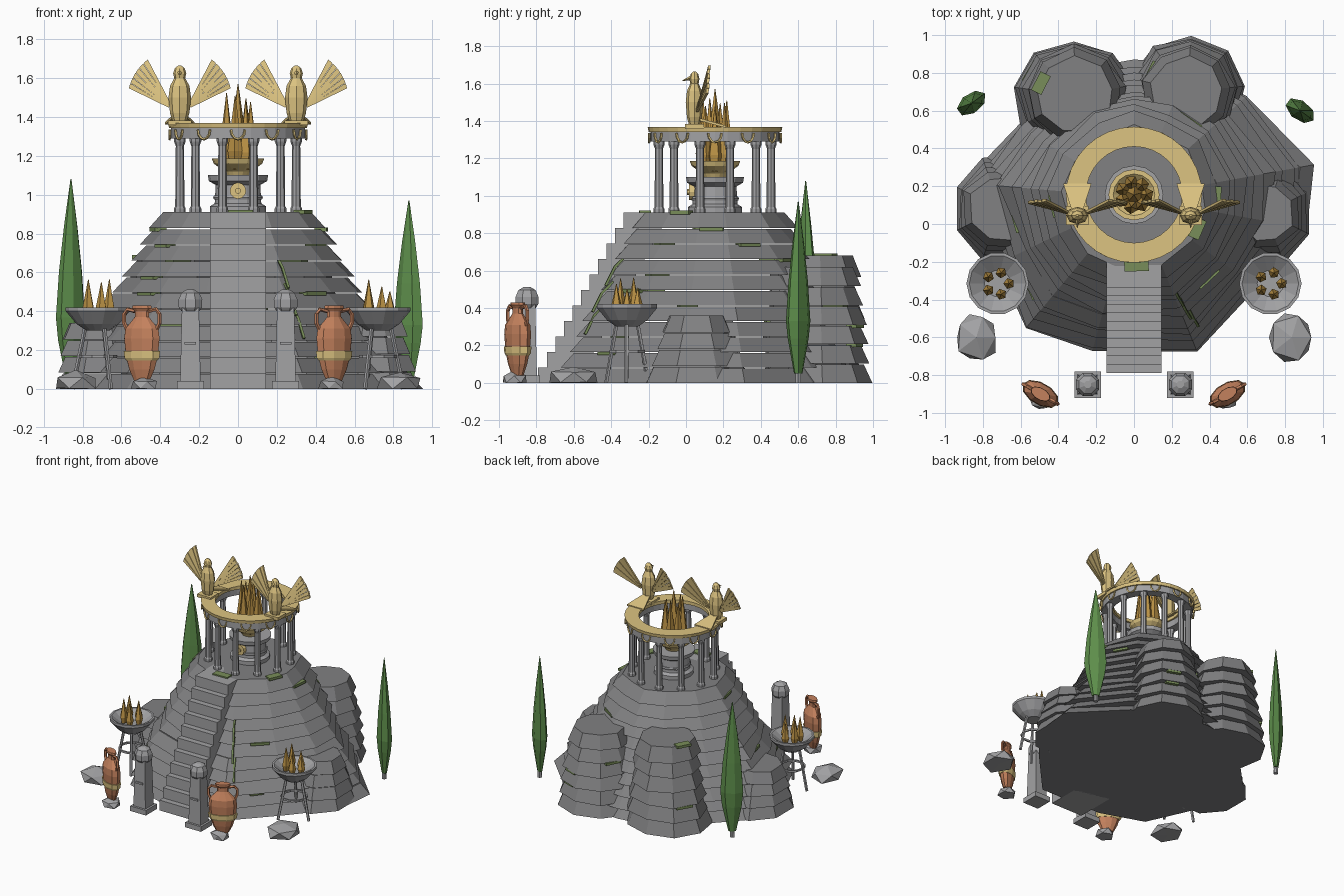
import bpy, bmesh, math, random
from mathutils import Vector, Matrix

if "Cube" in bpy.data.objects:
    bpy.data.objects.remove(bpy.data.objects["Cube"])
random.seed(4)
PI = math.pi

def material(name, c):
    m = bpy.data.materials.new(name)
    m.diffuse_color = (*c, 1)
    m.use_nodes = True
    m.node_tree.nodes["Principled BSDF"].inputs["Base Color"].default_value = m.diffuse_color
    return m

GOLD = material("gold", (0.72, 0.55, 0.22))
FIRE = material("flame", (0.5, 0.29, 0.06))
CLAY = material("terracotta", (0.55, 0.22, 0.11))
LEAF = material("foliage", (0.11, 0.27, 0.07))
MOSS = material("moss", (0.19, 0.27, 0.1))
ROCK = material("dark_rock", (0.22, 0.22, 0.225))
STONE = material("stone", (0.36, 0.36, 0.37))

def finish(name, bm, mat=None):
    bmesh.ops.recalc_face_normals(bm, faces=bm.faces)
    me = bpy.data.meshes.new(name)
    bm.to_mesh(me)
    bm.free()
    ob = bpy.data.objects.new(name, me)
    bpy.context.collection.objects.link(ob)
    me.materials.append(mat or STONE)
    return ob

def loft(name, loops, mat=None, closed=False):
    bm = bmesh.new()
    vs = [[bm.verts.new(p) for p in lp] for lp in loops]
    n = len(vs[0])
    pairs = list(zip(vs, vs[1:])) + ([(vs[-1], vs[0])] if closed else [])
    for a, b in pairs:
        for i in range(n):
            j = (i + 1) % n
            bm.faces.new((a[i], a[j], b[j], b[i]))
    if not closed:
        bm.faces.new(vs[0])
        bm.faces.new(vs[-1])
    return finish(name, bm, mat)

def lathe(name, x, y, prof, n, mat=None, sy=1, rot=0, ph=0, closed=False):
    loops = []
    for r, z in prof:
        lp = []
        for k in range(n):
            a = 2 * PI * k / n + ph
            u, v = r * math.cos(a), r * sy * math.sin(a)
            lp.append((x + u * math.cos(rot) - v * math.sin(rot), y + u * math.sin(rot) + v * math.cos(rot), z))
        loops.append(lp)
    return loft(name, loops, mat, closed)

def box(name, c, s, mat=None, rz=0):
    bm = bmesh.new()
    M = Matrix.Translation(c) @ Matrix.Rotation(rz, 4, 'Z') @ Matrix.Diagonal((*s, 1))
    bmesh.ops.create_cube(bm, size=1, matrix=M)
    return finish(name, bm, mat)

def tube(name, pts, r, n, mat=None):
    pts = [Vector(p) for p in pts]
    loops = []
    for i, p in enumerate(pts):
        t = (pts[min(i + 1, len(pts) - 1)] - pts[max(i - 1, 0)]).normalized()
        u = t.cross(Vector((0.31, 0.9, 0.17))).normalized()
        v = t.cross(u)
        loops.append([p + r * (math.cos(2 * PI * k / n) * u + math.sin(2 * PI * k / n) * v) for k in range(n)])
    return loft(name, loops, mat)

def rock(name, x, y, z, s, mat=None):
    bm = bmesh.new()
    bmesh.ops.create_icosphere(bm, subdivisions=1, radius=1)
    for v in bm.verts:
        k = random.uniform(0.85, 1.1)
        v.co = Vector((x + v.co.x * s[0] * k, y + v.co.y * s[1] * k, max(0, z + v.co.z * s[2] * k)))
    return finish(name, bm, mat)

def flame(x, y, z, r, h):
    lathe("flame", x, y, [(r * 0.6, z), (r, z + h * 0.25), (r * 0.55, z + h * 0.6), (0.002, z + h)], 5, FIRE, ph=random.random())

# Stacked rock strata: outline shrinks from base to top, each layer overhangs
def strata(name, cx, cy, base, rtop, h, layers, inset, power=1.0, moss=0, jit=0.03):
    dz = h / layers
    for i in range(layers):
        f = (i / max(1, layers - 1)) ** power
        lo, hi = [], []
        for px, py in base:
            d = Vector((px - cx, py - cy))
            r = d.length * (1 - f) + rtop * f
            r *= random.uniform(1 - jit, 1 + jit)
            d.normalize()
            z = i * dz
            lo.append((cx + d.x * r, cy + d.y * r, z))
            hi.append((cx + d.x * (r - inset), cy + d.y * (r - inset), z + dz - (0.006 if i < layers - 1 else 0)))
        loft(name + "_layer", [lo, hi], ROCK)
        for _ in range(moss if i else 0):
            k = random.randrange(len(lo))
            a, b = Vector(hi[k - 1]), Vector(hi[k])
            p = a.lerp(b, random.uniform(0.3, 0.7))
            box("moss_patch", p, (random.uniform(0.08, 0.14), 0.06, 0.02), MOSS, math.atan2(b.y - a.y, b.x - a.x))

def blob(cx, cy, rx, ry, n, ph=0.0):
    return [(cx + rx * math.cos(2 * PI * k / n + ph), cy + ry * math.sin(2 * PI * k / n + ph)) for k in range(n)]

outline = [(-0.92, 0.22), (-0.63, 0.53), (-0.32, 0.82), (0, 0.88), (0.3, 0.86), (0.6, 0.68), (0.93, 0.31), (0.9, -0.02),
           (0.64, -0.33), (0.34, -0.69), (-0.22, -0.67), (-0.58, -0.56), (-0.74, -0.22)]
strata("mountain", 0, 0.14, outline, 0.45, 0.91, 11, 0.075, 1.1, 2)
strata("back_left_mound", -0.31, 0.68, blob(-0.31, 0.68, 0.33, 0.3, 9, 0.2), 0.245, 0.68, 6, 0.045, 1, 1, 0.05)
strata("back_right_mound", 0.28, 0.7, blob(0.28, 0.7, 0.31, 0.3, 9, 0.1), 0.235, 0.62, 6, 0.045, 1, 1, 0.05)
strata("right_mound", 0.7, 0.06, blob(0.7, 0.06, 0.25, 0.3, 8, 0.39), 0.19, 0.36, 4, 0.04)
strata("left_mound", -0.71, 0.08, blob(-0.71, 0.08, 0.24, 0.29, 8, 0.39), 0.21, 0.34, 4, 0.04)
for x, y, z in [(0.23, -0.38, 0.62), (0.27, -0.45, 0.48), (0.31, -0.49, 0.36)]:
    tube("vine", [(x - 0.03, y + 0.06, z + 0.06), (x, y, z), (x + 0.03, y - 0.05, z - 0.1)], 0.009, 4, MOSS)

# Staircase
for i in range(11):
    y0, h = -0.79 + 0.0455 * i, 0.91 / 11
    y1 = min(y0 + 0.25, -0.1) if i else -0.4
    box("stair_step", (0, (y0 + y1) / 2, h * (i + 0.5)), (0.29, y1 - y0, h))

# Round temple
TY = 0.155
for k in range(12):
    a = 2 * PI * (k + 0.5) / 12
    x, y = 0.31 * math.cos(a), TY + 0.31 * math.sin(a)
    lathe("column", x, y, [(0.03, 0.9), (0.03, 0.93), (0.024, 0.94), (0.021, 1.25), (0.03, 1.275), (0.03, 1.295)], 8)
    # gold garland hanging between columns
    b = 2 * PI * k / 12
    t, c = Vector((-math.sin(b), math.cos(b), 0)), Vector((0.352 * math.cos(b), TY + 0.352 * math.sin(b), 1.335))
    tube("garland", [c + t * 0.036 * math.cos(q) - Vector((0, 0, 0.05 * math.sin(q))) for q in [PI * j / 6 for j in range(7)]], 0.007, 4, GOLD)
lathe("entablature", 0, TY, [(0.27, 1.29), (0.345, 1.29), (0.345, 1.345), (0.27, 1.345)], 32, closed=True)
lathe("gold_cornice", 0, TY, [(0.255, 1.342), (0.355, 1.342), (0.36, 1.368), (0.255, 1.368)], 32, GOLD, closed=True)

# Altar with fire bowl
lathe("altar", 0, TY, [(0.145, 0.9), (0.145, 0.94), (0.12, 0.955), (0.115, 1.05), (0.15, 1.07), (0.155, 1.1), (0.12, 1.1)], 16)
lathe("altar_band", 0, TY, [(0.124, 0.975), (0.128, 0.985), (0.124, 0.995)], 16)
tube("altar_medallion", [(0, TY - 0.14, 1.02), (0, TY - 0.1, 1.02)], 0.042, 12, GOLD)
tube("medallion_boss", [(0, TY - 0.15, 1.02), (0, TY - 0.13, 1.02)], 0.016, 8, GOLD)
lathe("fire_bowl", 0, TY, [(0.06, 1.1), (0.07, 1.12), (0.125, 1.16), (0.135, 1.185), (0.11, 1.185), (0.06, 1.14)], 16, GOLD)
flame(0, TY, 1.13, 0.05, 0.44)
for k in range(7):
    a = 2 * PI * k / 7
    flame(0.065 * math.cos(a), TY + 0.065 * math.sin(a), 1.13, 0.04, random.uniform(0.28, 0.4))

# Winged gold birds on the cornice
for s in (-1, 1):
    bx, by = s * 0.3, 0.045
    box("bird_plinth", (bx, by, 1.37), (0.12, 0.1, 0.025), GOLD)
    lathe("bird_body", bx, by, [(0.035, 1.375), (0.05, 1.42), (0.058, 1.5), (0.05, 1.56), (0.028, 1.6), (0.034, 1.625), (0.026, 1.65), (0.008, 1.665)], 8, GOLD, sy=0.8)
    loft("beak", [[(bx + 0.012 * math.cos(q), by - 0.02, 1.63 + 0.012 * math.sin(q)) for q in (0, 1.57, 3.14, 4.71)],
                  [(bx + 0.002 * math.cos(q), by - 0.065, 1.615 + 0.002 * math.sin(q)) for q in (0, 1.57, 3.14, 4.71)]], GOLD)
    loft("tail", [[(bx + u, by + 0.03, z) for u, z in ((-0.03, 1.40), (0.03, 1.40), (0.03, 1.415), (-0.03, 1.415))],
                  [(bx + u, by + 0.17, z) for u, z in ((-0.075, 1.362), (0.075, 1.362), (0.075, 1.375), (-0.075, 1.375))]], GOLD)
    for w in (-1, 1):
        for k in range(6):
            a0 = math.radians(26 + 6.2 * k)
            L = 0.258 + 0.006 * k
            pts = []
            for d, a in ((0.03, a0), (L, a0), (L + 0.006, a0 + 0.1), (0.03, a0 + 0.15)):
                pts.append(Vector((bx + w * (0.03 + d * math.cos(a)), by + 0.24 * d + 0.003 * (k % 2), 1.435 + d * math.sin(a))))
            loft("wing_feather", [pts, [p + Vector((0, 0.014, 0)) for p in pts]], GOLD)

for s in (-1, 1):
    # Bust posts beside the stairs
    px, py = s * 0.245, -0.85
    box("post_base", (px, py, 0.02), (0.14, 0.14, 0.04))
    lathe("post_shaft", px, py, [(0.075, 0.04), (0.062, 0.42)], 4, ph=PI / 4)
    box("post_notch", (px, py - 0.045, 0.235), (0.06, 0.025, 0.015))
    lathe("post_head", px, py, [(0.05, 0.4), (0.065, 0.42), (0.066, 0.46), (0.05, 0.495), (0.02, 0.512)], 8, ph=PI / 8)

    # Flattened two-handled jars
    jx, jy, rot, q = s * 0.495, -0.9, s * PI / 6, 0.55
    lathe("jar", jx, jy, [(0.045, 0.04), (0.075, 0.1), (0.095, 0.17), (0.105, 0.26), (0.098, 0.31), (0.06, 0.35), (0.042, 0.37), (0.042, 0.4), (0.058, 0.415), (0.055, 0.43)], 10, CLAY, q, rot)
    lathe("jar_band", jx, jy, [(0.092, 0.145), (0.104, 0.16), (0.108, 0.195), (0.1, 0.195)], 10, GOLD, q, rot)
    for w in (-1, 1):
        c, n = math.cos(rot) * w, math.sin(rot) * w
        tube("jar_handle", [(jx + c * u, jy + n * u, z) for u, z in ((0.04, 0.4), (0.085, 0.41), (0.105, 0.385), (0.105, 0.34), (0.085, 0.3))], 0.011, 5, CLAY)
    rock("jar_rock", s * 0.485, -0.92, 0.02, (0.075, 0.075, 0.045))

    # Tripod braziers
    zx, zy = s * 0.722, -0.315
    lathe("brazier_bowl", zx, zy, [(0.06, 0.3), (0.11, 0.335), (0.165, 0.4), (0.165, 0.42), (0.15, 0.42), (0.07, 0.36)], 14)
    for k in range(3):
        a = PI / 2 + 2 * PI * k / 3 + s * 0.5
        c, n = math.cos(a), math.sin(a)
        tube("brazier_leg", [(zx + 0.06 * c, zy + 0.06 * n, 0.34), (zx + 0.13 * c, zy + 0.13 * n, 0)], 0.011, 5)
    lathe("brazier_brace", zx, zy, [(0.088, 0.16), (0.1, 0.16), (0.1, 0.175), (0.088, 0.175)], 10, closed=True)
    for k in range(5):
        a = 2 * PI * k / 5
        flame(zx + 0.06 * math.cos(a), zy + 0.06 * math.sin(a), 0.37, 0.03, random.uniform(0.13, 0.2))

    # Loose boulders
    rock("boulder", s * 0.835, -0.6, 0.03, (0.13, 0.14, 0.065))

    # Slender cypress trees
    tx, ty, h = (-0.86, 0.64, 1.08) if s < 0 else (0.88, 0.6, 0.97)
    lathe("cypress_trunk", tx, ty, [(0.018, 0), (0.014, 0.14)], 6)
    lathe("cypress", tx, ty, [(0.03, 0.05), (0.075, 0.1 + 0.14 * h), (0.088, 0.34 * h), (0.07, 0.56 * h), (0.04, 0.78 * h), (0.003, h)], 7, LEAF, 0.6, -s * PI / 5)
